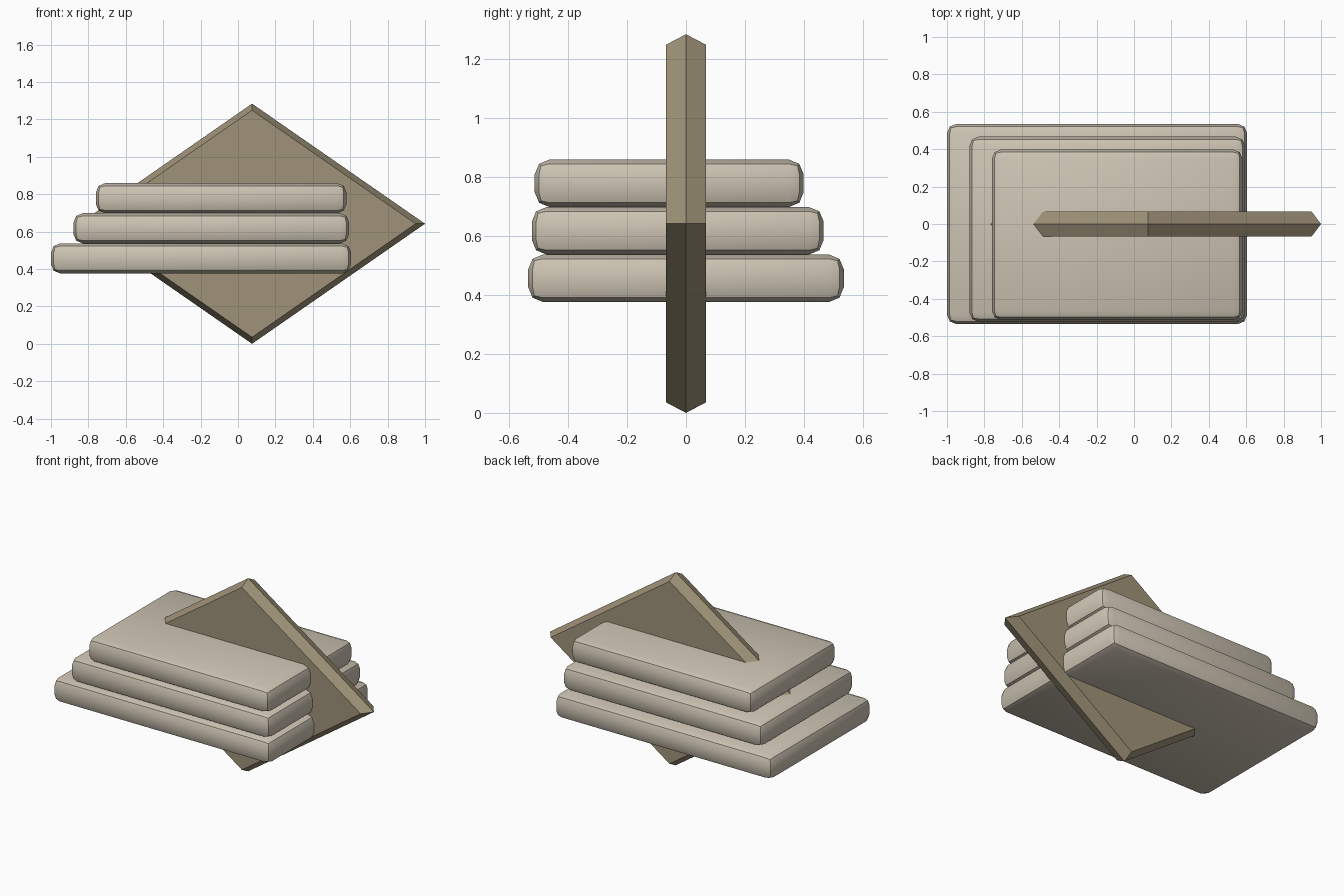
import bpy, bmesh, math

if "Cube" in bpy.data.objects:
    bpy.data.objects.remove(bpy.data.objects["Cube"])


def material(name, color):
    mat = bpy.data.materials.new(name)
    mat.diffuse_color = color
    mat.use_nodes = True
    mat.node_tree.nodes["Principled BSDF"].inputs["Base Color"].default_value = mat.diffuse_color
    return mat


stone = material("pale_stone", (0.61, 0.55, 0.45, 1))
bronze = material("dull_bronze", (0.35, 0.29, 0.19, 1))


def add_object(name, bm, mat):
    bmesh.ops.recalc_face_normals(bm, faces=bm.faces)
    mesh = bpy.data.meshes.new(name)
    bm.to_mesh(mesh)
    bm.free()
    mesh.materials.append(mat)
    obj = bpy.data.objects.new(name, mesh)
    bpy.context.collection.objects.link(obj)
    return obj


def slab(name, x0, x1, y0, y1, z0, z1):
    # Softly rounded rectangular slab
    bm = bmesh.new()
    bmesh.ops.create_cube(bm, size=1)
    for v in bm.verts:
        v.co = ((x0 + x1) / 2 + v.co.x * (x1 - x0),
                (y0 + y1) / 2 + v.co.y * (y1 - y0),
                (z0 + z1) / 2 + v.co.z * (z1 - z0))
    bmesh.ops.bevel(bm, geom=bm.edges[:], offset=0.05, offset_type='OFFSET',
                    segments=2, profile=0.5, affect='EDGES')
    obj = add_object(name, bm, stone)
    bpy.ops.object.select_all(action='DESELECT')
    obj.select_set(True)
    bpy.context.view_layer.objects.active = obj
    bpy.ops.object.shade_smooth_by_angle(angle=math.radians(30))


# Three stacked slabs, shrinking toward the top
H = 0.161
for i, (name, x0, x1, y0, y1) in enumerate([
        ("bottom_slab", -1.0, 0.605, -0.535, 0.535),
        ("middle_slab", -0.88, 0.594, -0.523, 0.467),
        ("top_slab", -0.76, 0.58, -0.513, 0.399)]):
    z = 0.376 + i * H
    slab(name, x0, x1, y0, y1, z, z + H)

# Upright diamond plate with a ridged rim, passing through the stack
bm = bmesh.new()
rings = []
for y, s in ((-0.067, 0.945), (0, 1), (0.067, 0.945)):
    rings.append([bm.verts.new((0.075 + 0.925 * s * dx, y, 0.642 + 0.642 * s * dz))
                  for dx, dz in ((1, 0), (0, 1), (-1, 0), (0, -1))])
for a, b in zip(rings, rings[1:]):
    for i in range(4):
        j = (i + 1) % 4
        bm.faces.new((a[i], a[j], b[j], b[i]))
bm.faces.new(rings[0])
bm.faces.new(rings[-1])
add_object("diamond_plate", bm, bronze)
